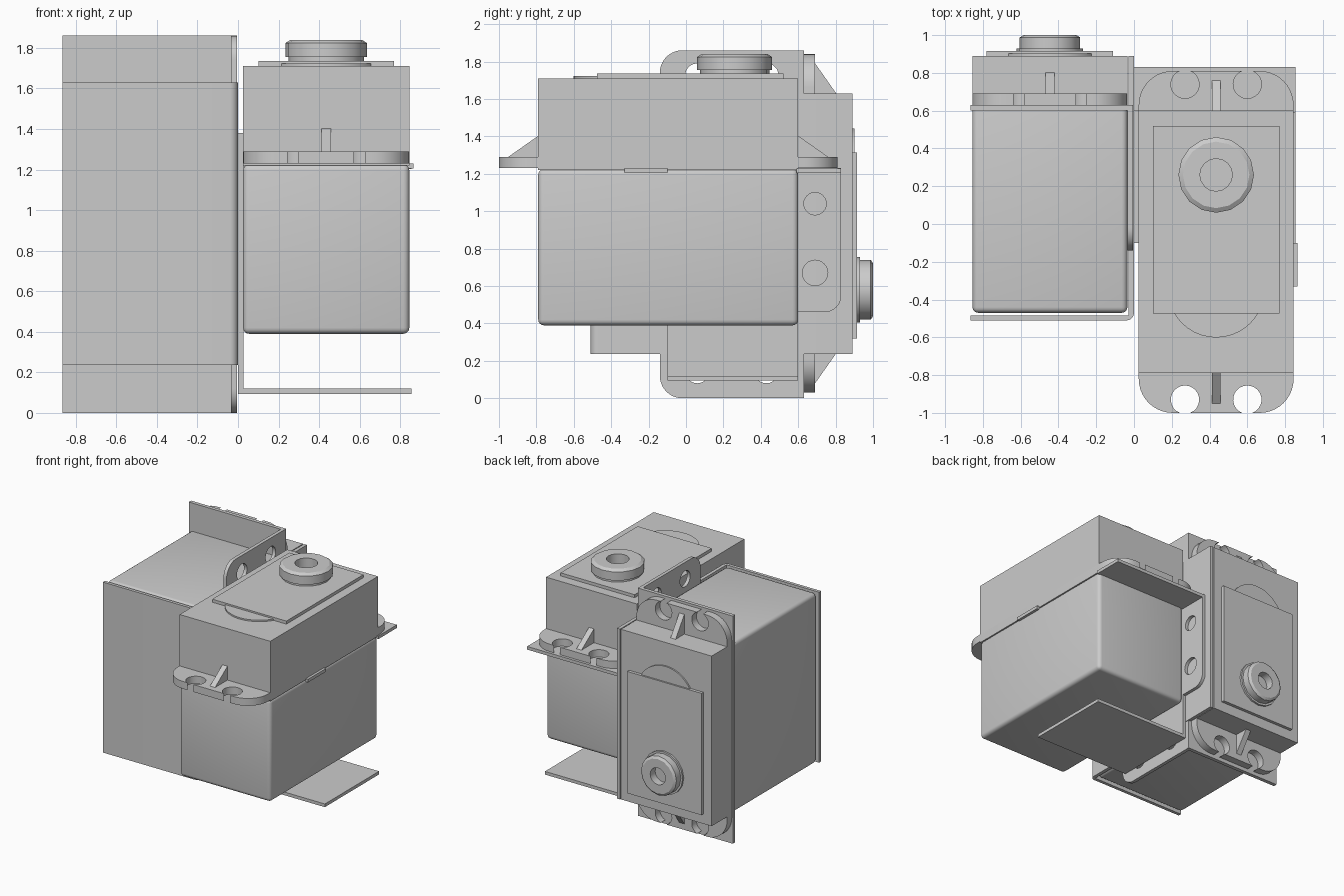
import bpy, bmesh
from math import sin, cos, radians, pi
from mathutils import Matrix, Vector

cube = bpy.data.objects.get("Cube")
if cube:
    bpy.data.objects.remove(cube)

GREY = (0.6, 0.6, 0.6, 1)
grey = bpy.data.materials.new("plain_grey")
grey.use_nodes = True
grey.diffuse_color = GREY
grey.node_tree.nodes["Principled BSDF"].inputs["Base Color"].default_value = GREY
parts = []

# Local (u, v, w) axes laid onto world (y, z, x), for sheets facing sideways
SIDEWAYS = Matrix(((0, 0, 1, 0), (1, 0, 0, 0), (0, 1, 0, 0), (0, 0, 0, 1)))


def add(name, mesh, matrix):
    mesh.transform(matrix)
    mesh.materials.clear()
    mesh.materials.append(grey)
    ob = bpy.data.objects.new(name, mesh)
    bpy.context.collection.objects.link(ob)
    parts.append(ob)
    return ob


def box(name, x, y, z, matrix=Matrix(), bevel=0):
    """Box from three (low, high) ranges."""
    bm = bmesh.new()
    bmesh.ops.create_cube(bm, size=1)
    for v in bm.verts:
        v.co = Vector([r[0] if c < 0 else r[1] for c, r in zip(v.co, (x, y, z))])
    if bevel:
        bmesh.ops.bevel(bm, geom=bm.edges[:], offset=bevel, segments=4,
                        profile=0.5, affect='EDGES')
    mesh = bpy.data.meshes.new(name)
    bm.to_mesh(mesh)
    bm.free()
    return add(name, mesh, matrix)


def arc(cx, cy, r, start, end, n=10):
    angles = [radians(start + (end - start) * i / n) for i in range(n + 1)]
    return [(cx + r * cos(a), cy + r * sin(a)) for a in angles]


def circle(cx, cy, r, n=24):
    return arc(cx, cy, r, 0, 360, n)[:-1]


def sheet(name, loops, low, high, matrix=Matrix()):
    """Flat sheet from an outline and hole loops, spanning low..high in depth."""
    curve = bpy.data.curves.new(name, 'CURVE')
    curve.dimensions = '2D'
    curve.fill_mode = 'BOTH'
    curve.extrude = (high - low) / 2
    for loop in loops:
        spline = curve.splines.new('POLY')
        spline.points.add(len(loop) - 1)
        for p, (u, v) in zip(spline.points, loop):
            p.co = (u, v, 0, 1)
        spline.use_cyclic_u = True
    temp = bpy.data.objects.new(name + "_outline", curve)
    bpy.context.collection.objects.link(temp)
    graph = bpy.context.evaluated_depsgraph_get()
    mesh = bpy.data.meshes.new_from_object(temp.evaluated_get(graph))
    bpy.data.objects.remove(temp)
    bpy.data.curves.remove(curve)
    bm = bmesh.new()
    bm.from_mesh(mesh)
    bmesh.ops.remove_doubles(bm, verts=bm.verts, dist=1e-5)
    bmesh.ops.recalc_face_normals(bm, faces=bm.faces)
    bm.to_mesh(mesh)
    bm.free()
    return add(name, mesh, matrix @ Matrix.Translation((0, 0, (low + high) / 2)))


def lathe(name, profile, matrix, steps=16):
    bm = bmesh.new()
    verts = [bm.verts.new((r, 0, z)) for r, z in profile]
    edges = [bm.edges.new(pair) for pair in zip(verts, verts[1:])]
    bmesh.ops.spin(bm, geom=verts + edges, cent=(0, 0, 0), axis=(0, 0, 1),
                   angle=2 * pi, steps=steps)
    bmesh.ops.remove_doubles(bm, verts=bm.verts, dist=1e-4)
    bmesh.ops.recalc_face_normals(bm, faces=bm.faces)
    mesh = bpy.data.meshes.new(name)
    bm.to_mesh(mesh)
    bm.free()
    return add(name, mesh, matrix)


def motor(label, m, depth, height, hub_r, hub_h, foot):
    """Geared motor: origin at the underside of its mounting flange."""
    half_x, half_y, shaft_y = 0.41, 0.695, 0.355
    box(label + "_case", (-half_x, half_x), (-half_y, half_y), (-depth, -0.004), m, 0.03)
    box(label + "_gearbox", (-half_x, half_x), (-half_y, half_y), (-0.01, height), m)

    # Mounting flange with rounded ears and open screw notches
    ear = arc(0.23, 0.725, 0.18, 0, 90)
    for cx in (0.165, -0.165):
        ear += arc(cx, 0.835, 0.075, 69, -249, 20)
    ear += arc(-0.23, 0.725, 0.18, 90, 180)
    outline = ear + [(-x, -y) for x, y in ear]
    sheet(label + "_flange", [outline], 0, 0.06, m)

    # Triangular ribs bracing the ears
    rib = [(half_y - 0.01, 0.05), (0.87, 0.05), (half_y - 0.01, 0.18)]
    for side in (1, -1):
        sheet(label + "_rib", [[(side * u, v) for u, v in rib]], -0.023, 0.023, m @ SIDEWAYS)

    # Raised cover, round boss peeking out from under it, and output hub
    sheet(label + "_boss", [circle(0, -0.25, 0.256, 40)], height - 0.01, height + 0.012, m)
    box(label + "_cover", (-0.335, 0.335), (-0.38, 0.615), (height - 0.01, height + 0.025), m)
    r, h = hub_r, hub_h
    hub = [(foot * r, 0), (foot * r, 0.18 * h), (r, 0.18 * h), (r, 0.85 * h),
           (0.88 * r, h), (0.43 * r, h), (0.43 * r, 0.25 * h), (0, 0.25 * h)]
    lathe(label + "_hub", hub, m @ Matrix.Translation((0, shaft_y, height + 0.025)))


upright = Matrix.Translation((0.435, -0.095, 1.23))
lying = Matrix.Translation((-0.445, 0.63, 0.935)) @ Matrix.Rotation(-pi / 2, 4, 'X')
motor("upright_motor", upright, 0.84, 0.48, 0.2, 0.105, 0.93)
motor("lying_motor", lying, 1.1, 0.26, 0.16, 0.085, 1.1)

# Bracket of the lying motor: mounting sheet plus drilled side sheet
box("rear_mount_sheet", (-0.865, -0.005), (0.6, 0.63), (0, 1.86))
side = arc(-0.02, 0.12, 0.12, 180, 270) + [(0.63, 0), (0.63, 1.86)]
side += arc(-0.02, 1.74, 0.12, 90, 180)
holes = [circle(y, z, 0.065) for y in (0.06, 0.43) for z in (0.145, 1.725)]
sheet("drilled_side_sheet", [side] + holes, -0.034, -0.006, SIDEWAYS)

# Wrap-around bracket: front sheet bent into a side sheet
wrap = [(-0.865, -0.51)] + arc(-0.04, -0.47, 0.04, 270, 360) + [(0, 0.89), (-0.028, 0.89)]
wrap += [(-0.028, -0.484), (-0.865, -0.484)]
sheet("wrap_sheet", [wrap], 0.237, 1.63)

# Bracket of the upright motor: drilled side sheet, top shelf, bottom shelf, tab
side = [(-0.1, 0.1), (0.6, 0.1), (0.6, 0.46)] + arc(0.74, 0.55, 0.09, 270, 360)
side += [(0.83, 1.23), (0.6, 1.23), (0.6, 1.38), (-0.1, 1.38)]
holes = [circle(0.69, 1.04, 0.06), circle(0.69, 0.67, 0.068)]
sheet("inner_side_sheet", [side] + holes, 0, 0.026, SIDEWAYS)
box("top_shelf", (0.001, 0.855), (0.59, 0.83), (1.203, 1.229))
box("bottom_shelf", (0.001, 0.855), (-0.1, 0.6), (0.094, 0.12))
box("edge_tab", (0.7, 0.865), (-0.33, -0.1), (1.204, 1.23))

# Smooth the rounded surfaces, keep the folded edges crisp
bpy.ops.object.select_all(action='DESELECT')
for ob in parts:
    ob.select_set(True)
bpy.context.view_layer.objects.active = parts[0]
bpy.ops.object.shade_smooth_by_angle()
